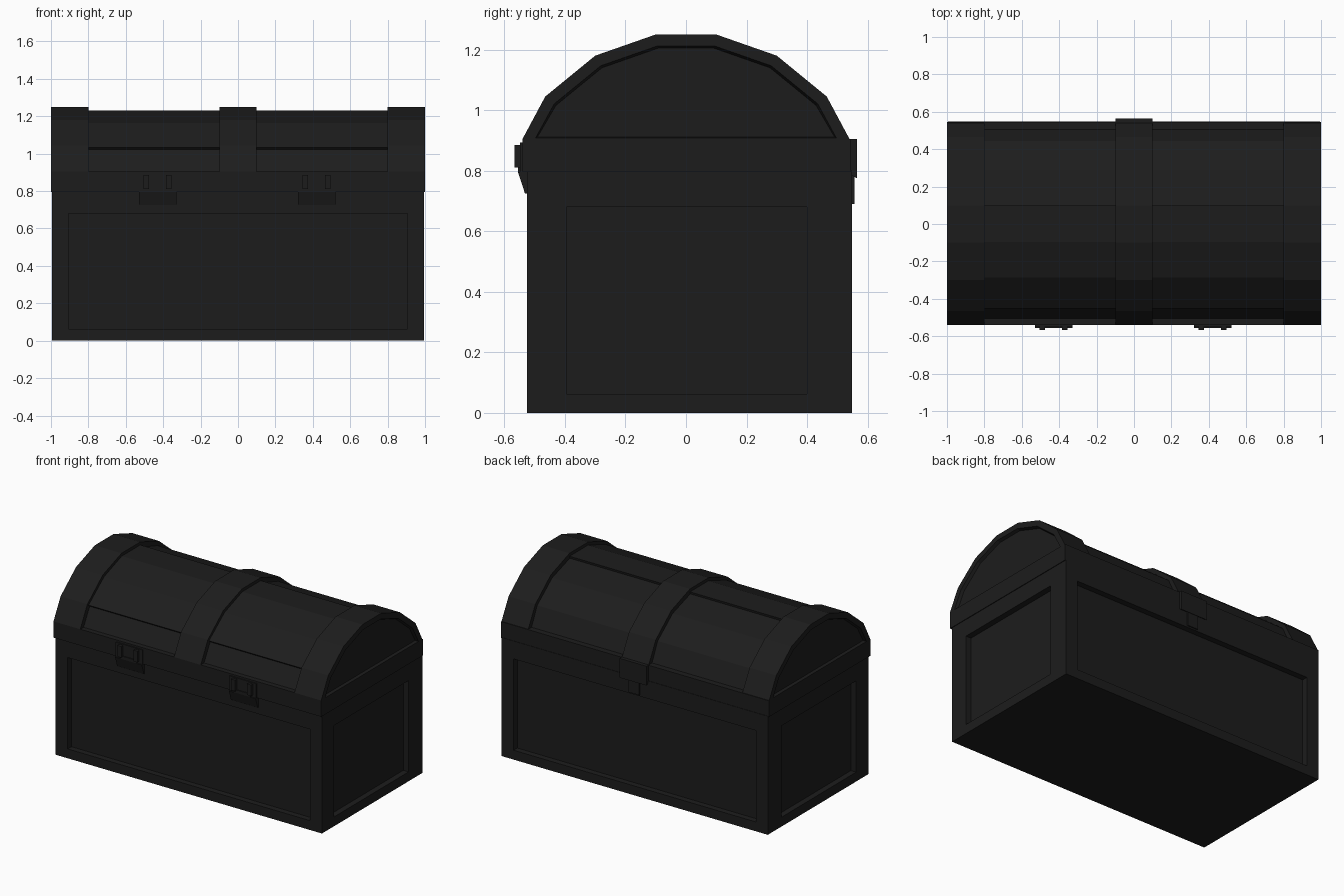
import bpy, bmesh

if "Cube" in bpy.data.objects:
    bpy.data.objects.remove(bpy.data.objects["Cube"])

mat = bpy.data.materials.new("dark_finish")
mat.diffuse_color = (0.012, 0.012, 0.012, 1)
mat.use_nodes = True
mat.node_tree.nodes["Principled BSDF"].inputs["Base Color"].default_value = mat.diffuse_color


def finish(bm, name, mirror=False):
    bmesh.ops.recalc_face_normals(bm, faces=bm.faces)
    me = bpy.data.meshes.new(name)
    bm.to_mesh(me)
    bm.free()
    ob = bpy.data.objects.new(name, me)
    bpy.context.collection.objects.link(ob)
    me.materials.append(mat)
    if mirror:
        ob.modifiers.new("mirror", 'MIRROR')
    return ob


def prism(profile, x0, x1):
    """Extrude a (y, z) profile along x."""
    bm = bmesh.new()
    f = bm.faces.new([bm.verts.new((x0, y, z)) for y, z in profile])
    r = bmesh.ops.extrude_face_region(bm, geom=[f])
    for v in r["geom"]:
        if isinstance(v, bmesh.types.BMVert):
            v.co.x = x1
    bmesh.ops.recalc_face_normals(bm, faces=bm.faces)
    bm.normal_update()
    return bm


def box_profile(y0, y1, z0, z1):
    return [(y0, z0), (y1, z0), (y1, z1), (y0, z1)]


def box(name, x0, x1, y0, y1, z0, z1, mirror=False):
    return finish(prism(box_profile(y0, y1, z0, z1), x0, x1), name, mirror)


# Body with a recessed panel on each of the four sides
bm = prism(box_profile(-0.525, 0.548, 0, 0.8), -0.995, 0.995)
for f in [f for f in bm.faces if abs(f.normal.z) < 0.5]:
    side = abs(f.normal.x) > 0.5
    bmesh.ops.inset_individual(bm, faces=[f], thickness=0.06)
    for v in f.verts:
        v.co.z = 0.68 if v.co.z > 0.4 else 0.063
        if side:
            v.co.y = 0.4 if v.co.y > 0 else -0.395
        else:
            v.co.x = 0.905 if v.co.x > 0 else -0.905
    n = f.normal.copy()
    bmesh.ops.inset_individual(bm, faces=[f], thickness=0)
    for v in f.verts:
        v.co -= n * 0.04
finish(bm, "chest_body")

# Straight rim under the domed lid
box("lid_rim", -1, 1, -0.54, 0.545, 0.795, 0.905)

# Domed lid: end bands with recessed end panels
half = [(0.1, 1.25), (0.3, 1.18), (0.465, 1.045), (0.54, 0.905)]
arch = [(-y, z) for y, z in reversed(half)] + half
bm = prism(arch, 0.8, 1.0)
end = max(bm.faces, key=lambda f: f.calc_center_median().x)
bmesh.ops.inset_individual(bm, faces=[end], thickness=0.038)
for v in end.verts:
    if v.co.z < 0.97:
        v.co.z = 0.908
        v.co.y = 0.497 if v.co.y > 0 else -0.497
bm.normal_update()
bmesh.ops.inset_individual(bm, faces=[end], thickness=0.008, depth=-0.02)
finish(bm, "lid_end_bands", True)

# Centre strap over the lid
finish(prism(arch, -0.1, 0.1), "lid_centre_strap")

# Lid planks, slightly lower than the bands, with small stepped joints
planks = [(-0.505, 0.905), (-0.44, 1.022), (-0.452, 1.034), (-0.285, 1.163),
          (-0.097, 1.23), (0.1, 1.23), (0.097, 1.215), (0.285, 1.155),
          (0.445, 1.03), (0.505, 0.905)]
finish(prism(planks, 0.09, 0.81), "lid_planks", True)

# Front clasps: frame, prongs and sloped catch plate
for name, x in (("left_clasp", -0.43), ("right_clasp", 0.42)):
    box(name + "_plate", x - 0.1, x + 0.1, -0.548, -0.53, 0.79, 0.893)
    for s in (-1, 1):
        c = x + s * 0.06
        box(name + "_prong", c - 0.015, c + 0.015, -0.567, -0.54, 0.81, 0.885)
    box(name + "_bar", x - 0.06, x + 0.06, -0.555, -0.54, 0.795, 0.815)
    catch = [(-0.555, 0.795), (-0.532, 0.725), (-0.52, 0.725), (-0.52, 0.795)]
    finish(prism(catch, x - 0.1, x + 0.1), name + "_catch")

# Rear hinge: wide upper block and narrow lower leaf
hinge = [(0.53, 0.795), (0.565, 0.775), (0.565, 0.905), (0.53, 0.905)]
finish(prism(hinge, -0.1, 0.1), "hinge_block")
box("hinge_leaf", -0.04, 0.04, 0.54, 0.556, 0.69, 0.8)
